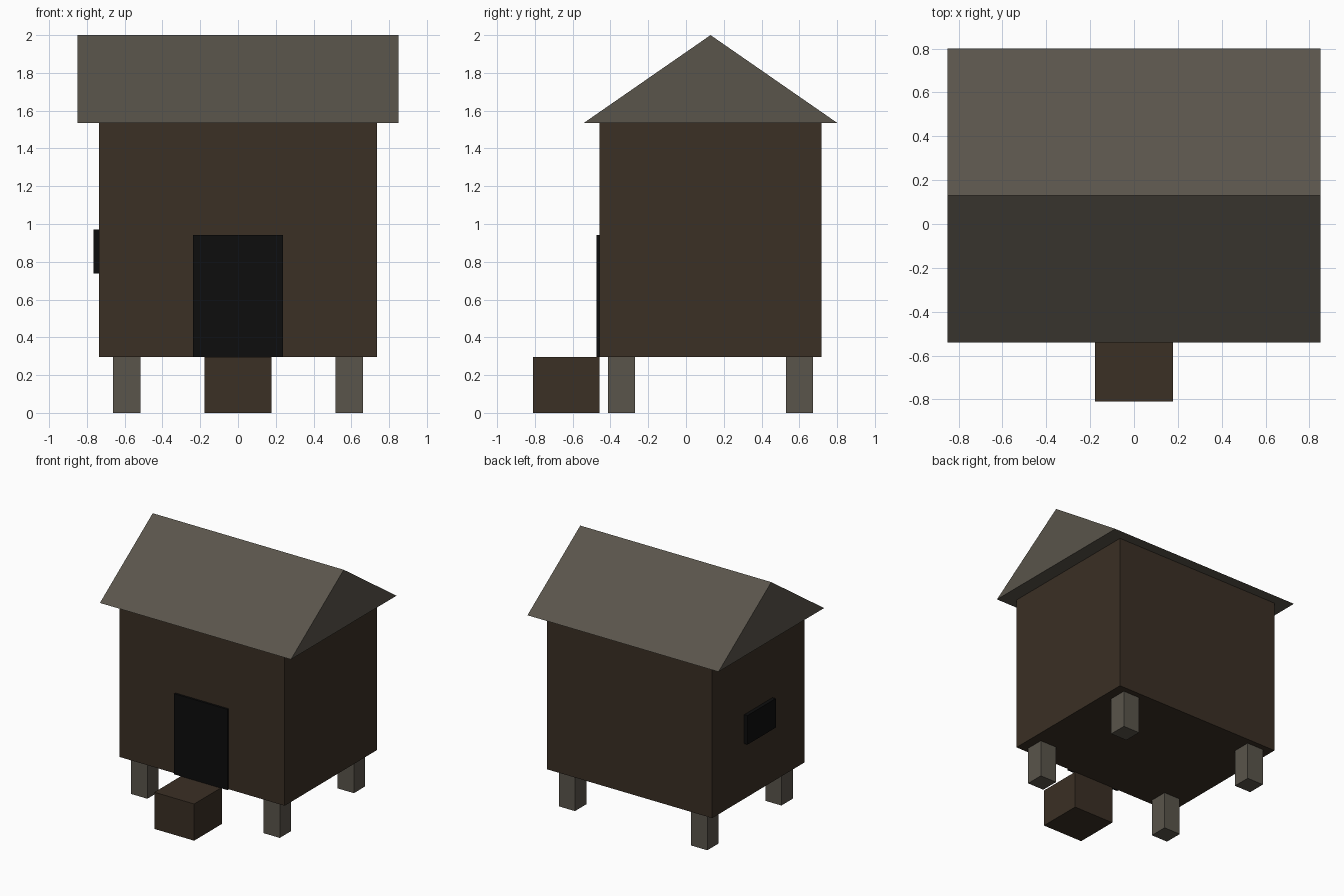
import bpy
import bmesh

if "Cube" in bpy.data.objects:
    bpy.data.objects.remove(bpy.data.objects["Cube"], do_unlink=True)


def material(name, rgb):
    mat = bpy.data.materials.new(name)
    mat.use_nodes = True
    colour = (*rgb, 1)
    mat.diffuse_color = colour
    bsdf = mat.node_tree.nodes["Principled BSDF"]
    bsdf.inputs["Base Color"].default_value = colour
    bsdf.inputs["Roughness"].default_value = 0.9
    return mat


dark_wood = material("dark wood", (0.043, 0.029, 0.018))
weathered_grey = material("weathered grey", (0.101, 0.09, 0.07))
opening_black = material("opening black", (0.004, 0.004, 0.004))


def prism(name, profile, x0, x1, mat):
    """Extrude a (y, z) profile from x0 to x1."""
    bm = bmesh.new()
    face = bm.faces.new([bm.verts.new((x0, y, z)) for y, z in profile])
    side = bmesh.ops.extrude_face_region(bm, geom=[face])
    moved = [g for g in side["geom"] if isinstance(g, bmesh.types.BMVert)]
    bmesh.ops.translate(bm, verts=moved, vec=(x1 - x0, 0, 0))
    bmesh.ops.recalc_face_normals(bm, faces=bm.faces)
    mesh = bpy.data.meshes.new(name)
    bm.to_mesh(mesh)
    bm.free()
    mesh.materials.append(mat)
    obj = bpy.data.objects.new(name, mesh)
    bpy.context.collection.objects.link(obj)
    return obj


def box(name, x, y, z, mat):
    """Box from (low, high) ranges on each axis."""
    profile = [(y[0], z[0]), (y[1], z[0]), (y[1], z[1]), (y[0], z[1])]
    return prism(name, profile, x[0], x[1], mat)


MID_Y = 0.13          # ridge line and centre of the house
FLOOR, EAVES = 0.295, 1.535
FRONT, BACK = MID_Y - 0.587, MID_Y + 0.587
WALL_X = 0.735

# House body and gabled roof
box("house_body", (-WALL_X, WALL_X), (FRONT, BACK), (FLOOR, EAVES), dark_wood)
prism("roof", [(MID_Y - 0.671, EAVES), (MID_Y + 0.671, EAVES), (MID_Y, 2)],
      -0.85, 0.85, weathered_grey)

# Four stilts
HALF = 0.072
for side, sx in (("right", -1), ("left", 1)):
    for end, sy in (("front", -1), ("back", 1)):
        cx, cy = sx * 0.589, MID_Y + sy * 0.471
        box(f"{end}_{side}_stilt", (cx - HALF, cx + HALF),
            (cy - HALF, cy + HALF), (0, FLOOR), weathered_grey)

# Doorway, side window and step
box("door", (-0.237, 0.237), (FRONT - 0.017, FRONT), (FLOOR, 0.943), opening_black)
box("side_window", (-WALL_X - 0.029, -WALL_X), (MID_Y - 0.18, MID_Y + 0.18),
    (0.738, 0.972), opening_black)
box("entrance_step", (-0.177, 0.177), (-0.81, FRONT), (0, FLOOR), dark_wood)
